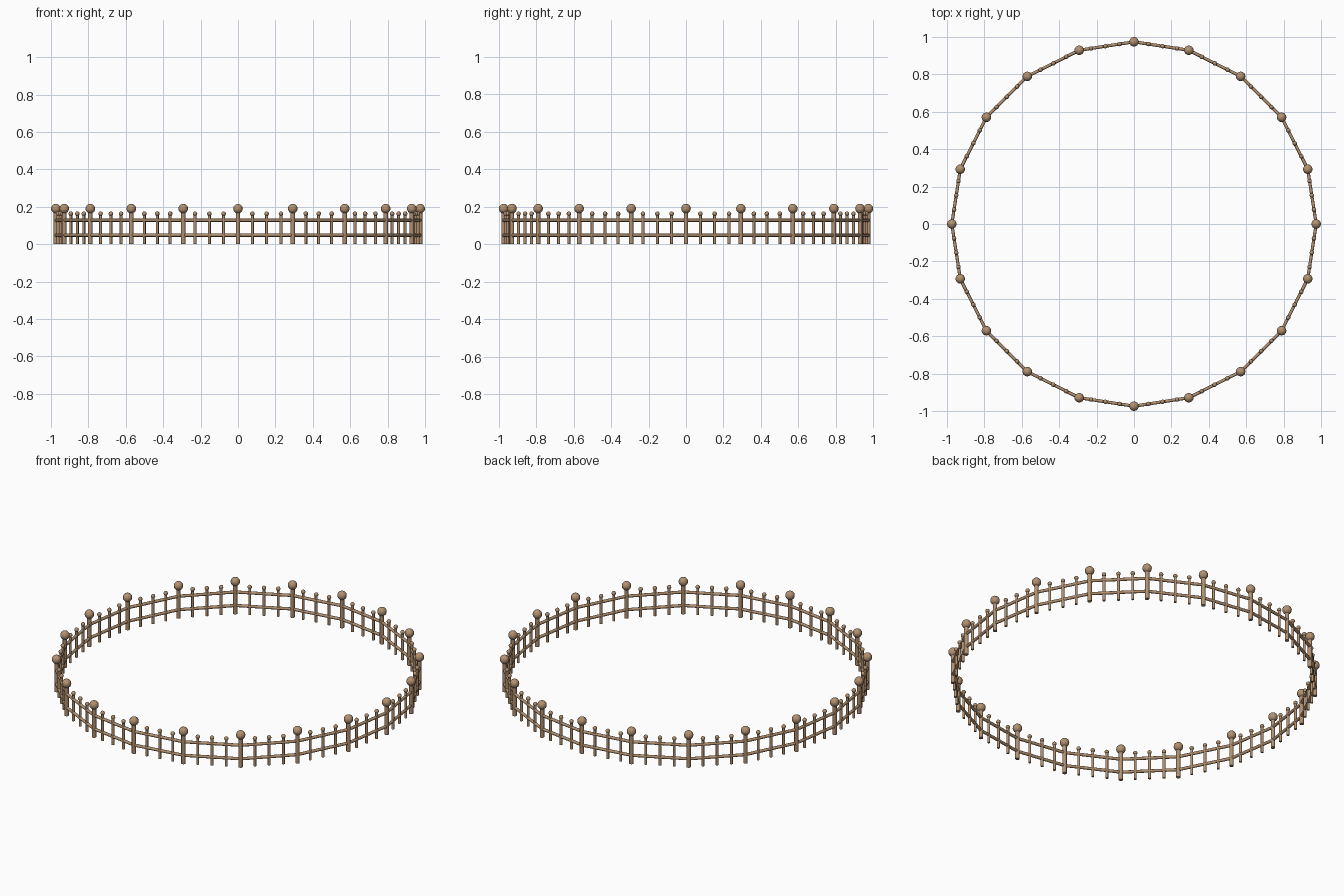
import bpy, bmesh, math
from mathutils import Vector, Matrix

if "Cube" in bpy.data.objects:
    bpy.data.objects.remove(bpy.data.objects["Cube"])

wood = bpy.data.materials.new("tan wood")
wood.diffuse_color = (0.45, 0.285, 0.165, 1)
wood.use_nodes = True
wood.node_tree.nodes["Principled BSDF"].inputs["Base Color"].default_value = wood.diffuse_color

R = 0.974          # ring radius through the post centres
STEP = 0.0775      # picket spacing


def cylinder(bm, a, b, r, sides=12):
    d = b - a
    m = Matrix.Translation((a + b) / 2) @ d.to_track_quat('Z', 'Y').to_matrix().to_4x4()
    bmesh.ops.create_cone(bm, cap_ends=True, segments=sides, radius1=r, radius2=r,
                          depth=d.length, matrix=m)


def ball(bm, c, r, seg=16, rings=10):
    bmesh.ops.create_uvsphere(bm, u_segments=seg, v_segments=rings, radius=r,
                              matrix=Matrix.Translation(c))


def finish(bm, name):
    # smooth sides, sharp end caps
    for f in bm.faces:
        f.smooth = True
    for e in bm.edges:
        e.smooth = e.calc_face_angle(0) < math.radians(50)
    me = bpy.data.meshes.new(name)
    bm.to_mesh(me)
    bm.free()
    me.materials.append(wood)
    ob = bpy.data.objects.new(name, me)
    bpy.context.collection.objects.link(ob)


def up(p, z):
    return Vector((p.x, p.y, z))


# Post positions: four quarters, slightly tighter beside the quarter posts
angles = [q * 90 + a for q in range(4) for a in (0, 17.5, 35.85, 54.15, 72.5)]
points = [Vector((R * math.cos(math.radians(a)), R * math.sin(math.radians(a)), 0))
          for a in angles]

posts, post_balls, pickets, picket_balls, rails = (bmesh.new() for _ in range(5))
for i, p in enumerate(points):
    q = points[(i + 1) % len(points)]
    # main post with round finial
    cylinder(posts, up(p, 0), up(p, 0.18), 0.012)
    ball(post_balls, up(p, 0.19), 0.0255)
    # two rails to the next post
    for z in (0.048, 0.128):
        cylinder(rails, up(p, z), up(q, z), 0.0085)
    # three pickets, measured from the quarter post where there is one
    start, end = (q, p) if i % 5 == 4 else (p, q)
    d = (end - start).normalized()
    for k in (1, 2, 3):
        c = start + d * STEP * k
        cylinder(pickets, up(c, 0), up(c, 0.16), 0.0078)
        ball(picket_balls, up(c, 0.163), 0.012, 12, 8)

finish(posts, "posts")
finish(post_balls, "post_finials")
finish(pickets, "pickets")
finish(picket_balls, "picket_finials")
finish(rails, "rails")
